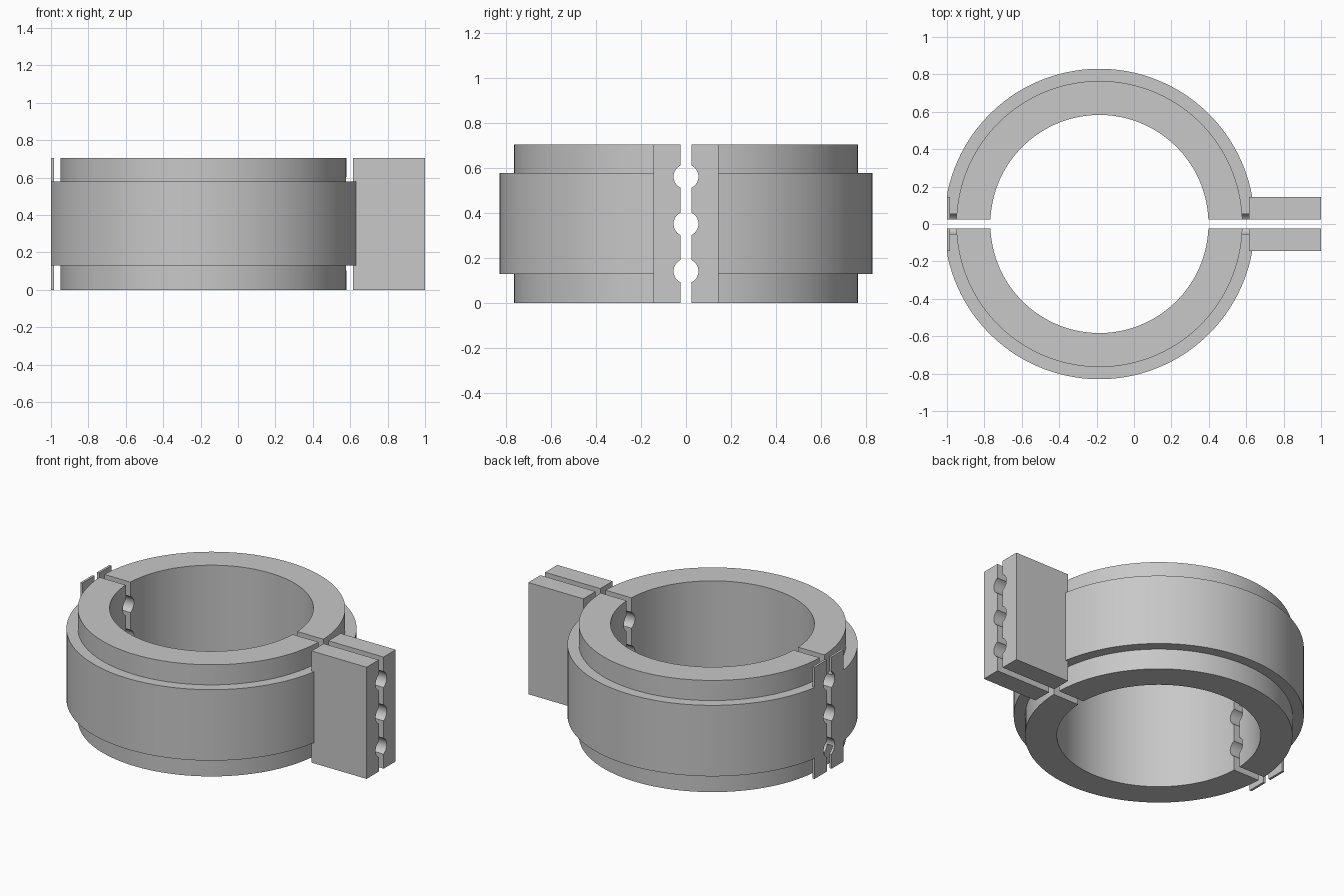
import bpy, bmesh, math
from mathutils import Matrix

if "Cube" in bpy.data.objects:
    bpy.data.objects.remove(bpy.data.objects["Cube"], do_unlink=True)

CENTRE_X, HEIGHT, GAP = -0.185, 0.705, 0.0235
SEGMENTS = 128

material = bpy.data.materials.new("plain_grey")
material.use_nodes = True
grey = (0.577, 0.577, 0.577, 1)
material.diffuse_color = grey
material.node_tree.nodes["Principled BSDF"].inputs["Base Color"].default_value = grey


def to_object(bm, name):
    bm.normal_update()
    mesh = bpy.data.meshes.new(name)
    bm.to_mesh(mesh)
    bm.free()
    obj = bpy.data.objects.new(name, mesh)
    bpy.context.collection.objects.link(obj)
    mesh.materials.append(material)
    return obj


def box(name, x, y, z):
    bm = bmesh.new()
    bmesh.ops.create_cube(bm, size=1)
    for v in bm.verts:
        v.co = [r[0] if c < 0 else r[1] for c, r in zip(v.co, (x, y, z))]
    return to_object(bm, name)


def bolt_hole(name, z):
    bm = bmesh.new()
    place = Matrix.Translation((0, 0, z)) @ Matrix.Rotation(math.pi / 2, 4, 'Y')
    bmesh.ops.create_cone(bm, cap_ends=True, segments=32, radius1=0.0555,
                          radius2=0.0555, depth=3, matrix=place)
    return to_object(bm, name)


def ring(name):
    # Stepped sleeve: the wide band sits midway up the inner wall
    profile = [(0.583, 0), (0.765, 0), (0.765, 0.13), (0.83, 0.13),
               (0.83, 0.578), (0.765, 0.578), (0.765, HEIGHT), (0.583, HEIGHT)]
    bm = bmesh.new()
    loops = []
    for i in range(SEGMENTS):
        a = math.tau * (i + 0.5) / SEGMENTS
        loops.append([bm.verts.new((CENTRE_X + r * math.cos(a), r * math.sin(a), z))
                      for r, z in profile])
    n = len(profile)
    for i in range(SEGMENTS):
        p, q = loops[i], loops[(i + 1) % SEGMENTS]
        for j in range(n):
            k = (j + 1) % n
            bm.faces.new((p[j], q[j], q[k], p[k]))
    return to_object(bm, name)


def combine(obj, other, operation):
    bpy.context.view_layer.objects.active = obj
    mod = obj.modifiers.new(operation, 'BOOLEAN')
    mod.operation = operation
    mod.solver = 'EXACT'
    mod.object = other
    bpy.ops.object.modifier_apply(modifier=mod.name)
    bpy.data.objects.remove(other, do_unlink=True)


def slice_off(obj, point, normal):
    # Remove everything beyond the plane and cap the cut
    bm = bmesh.new()
    bm.from_mesh(obj.data)
    cut = bmesh.ops.bisect_plane(bm, geom=bm.verts[:] + bm.edges[:] + bm.faces[:],
                                 dist=1e-5, plane_co=point, plane_no=normal,
                                 clear_outer=True)["geom_cut"]
    rim = [e for e in cut if isinstance(e, bmesh.types.BMEdge)]
    bmesh.ops.holes_fill(bm, edges=rim, sides=0)
    bmesh.ops.recalc_face_normals(bm, faces=bm.faces[:])
    bm.to_mesh(obj.data)
    bm.free()


# Back half: ring with the long bolting flange and the thin end plate
back = ring("back_clamp_half")
for span in ((0.615, 1.0), (-1.1, -0.985)):
    combine(back, box("flange", span, (-0.05, 0.145), (0, HEIGHT)), 'UNION')

# Split gap and flat trimmed end
slice_off(back, (0, GAP, 0), (0, -1, 0))
slice_off(back, (-1, 0, 0), (-1, 0, 0))

# Bolt holes along the split
for z in (0.142, 0.3525, 0.563):
    combine(back, bolt_hole("hole", z), 'DIFFERENCE')

bpy.ops.object.select_all(action='DESELECT')
back.select_set(True)
bpy.context.view_layer.objects.active = back
bpy.ops.object.shade_smooth_by_angle(angle=math.radians(30))

# Front half mirrors the back half
front = back.copy()
front.name = "front_clamp_half"
front.data = back.data.copy()
front.data.transform(Matrix.Diagonal((1, -1, 1, 1)))
front.data.flip_normals()
bpy.context.collection.objects.link(front)
